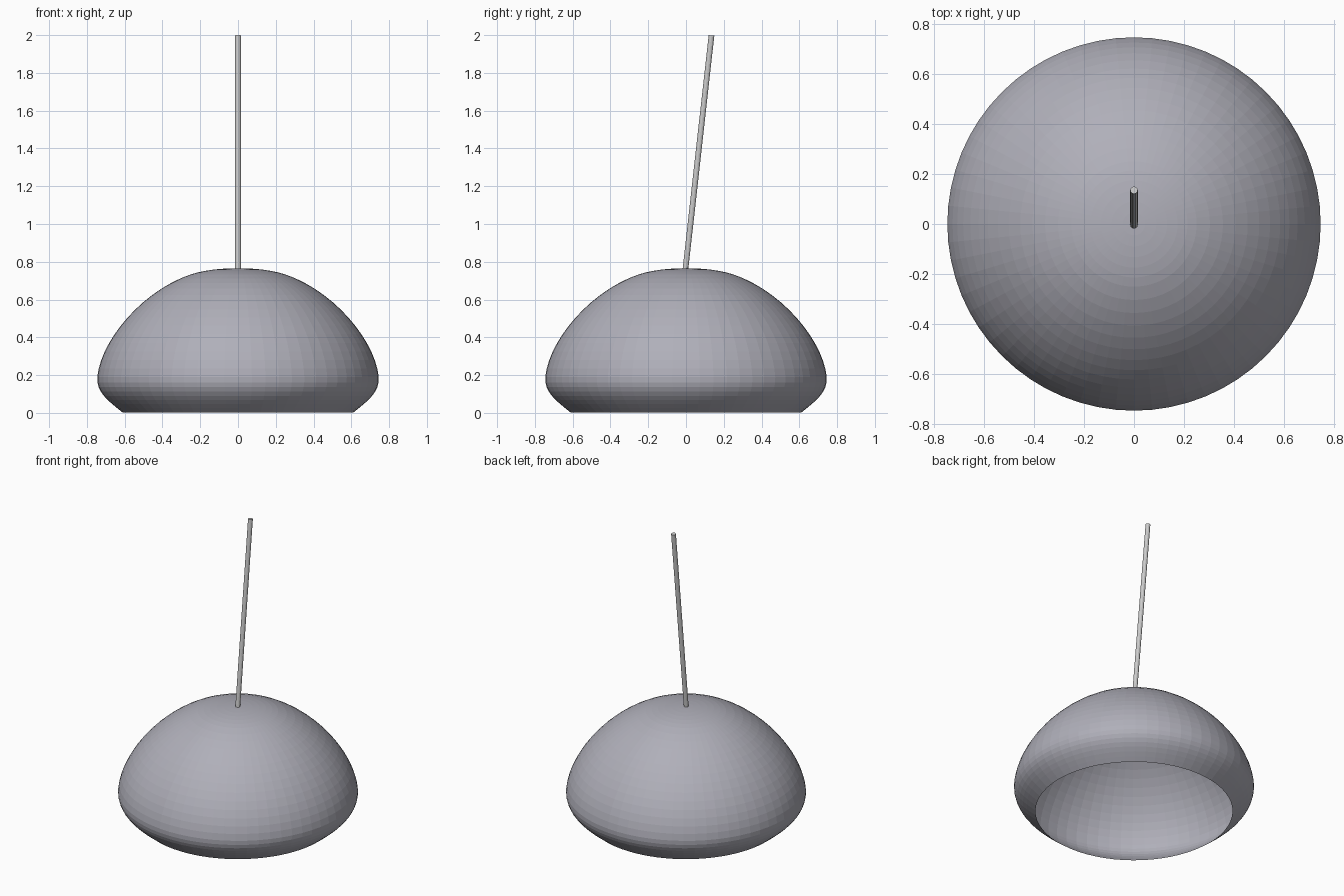
import bpy, bmesh, math
from mathutils import Vector
from mathutils.geometry import interpolate_bezier

if "Cube" in bpy.data.objects:
    bpy.data.objects.remove(bpy.data.objects["Cube"])


def add_object(name, bm):
    mesh = bpy.data.meshes.new(name)
    bm.to_mesh(mesh)
    bm.free()
    obj = bpy.data.objects.new(name, mesh)
    bpy.context.collection.objects.link(obj)
    return obj


def bez(a, b, c, d, n):
    pts = [Vector((p[0], 0, p[1])) for p in (a, b, c, d)]
    return list(interpolate_bezier(*pts, n))


# Lampshade: half profile from crown to rim, spun around z
profile = bez((0, 0.766), (0.09, 0.766), (0.18, 0.756), (0.25, 0.733), 7)
profile += bez((0.25, 0.733), (0.50, 0.650), (0.725, 0.39), (0.745, 0.19), 15)[1:]
profile += bez((0.745, 0.19), (0.75, 0.11), (0.69, 0.065), (0.612, 0.003), 9)[1:]

bm = bmesh.new()
verts = [bm.verts.new(p) for p in profile]
edges = [bm.edges.new(pair) for pair in zip(verts, verts[1:])]
bmesh.ops.spin(bm, geom=verts + edges, cent=(0, 0, 0), axis=(0, 0, 1),
               angle=math.tau, steps=64)
bmesh.ops.remove_doubles(bm, verts=bm.verts[:], dist=0.0005)
bmesh.ops.recalc_face_normals(bm, faces=bm.faces[:])
if sum(f.normal.z for f in bm.faces) < 0:
    bmesh.ops.reverse_faces(bm, faces=bm.faces[:])
shade = add_object("lampshade", bm)
paint = bpy.data.materials.new("blue_grey_enamel")
paint.diffuse_color = (0.432, 0.430, 0.487, 1)
paint.use_nodes = True
paint.node_tree.nodes["Principled BSDF"].inputs["Base Color"].default_value = paint.diffuse_color
shade.data.materials.append(paint)

# Hanging cord: thin straight rod leaning back
start, end = Vector((0, -0.003, 0.76)), Vector((0, 0.135, 1.9985))
axis = end - start
bm = bmesh.new()
bmesh.ops.create_cone(bm, cap_ends=True, segments=12, radius1=0.015,
                      radius2=0.015, depth=axis.length)
cord = add_object("hanging_cord", bm)
cord.location = (start + end) / 2
cord.rotation_euler = axis.to_track_quat('Z', 'Y').to_euler()
